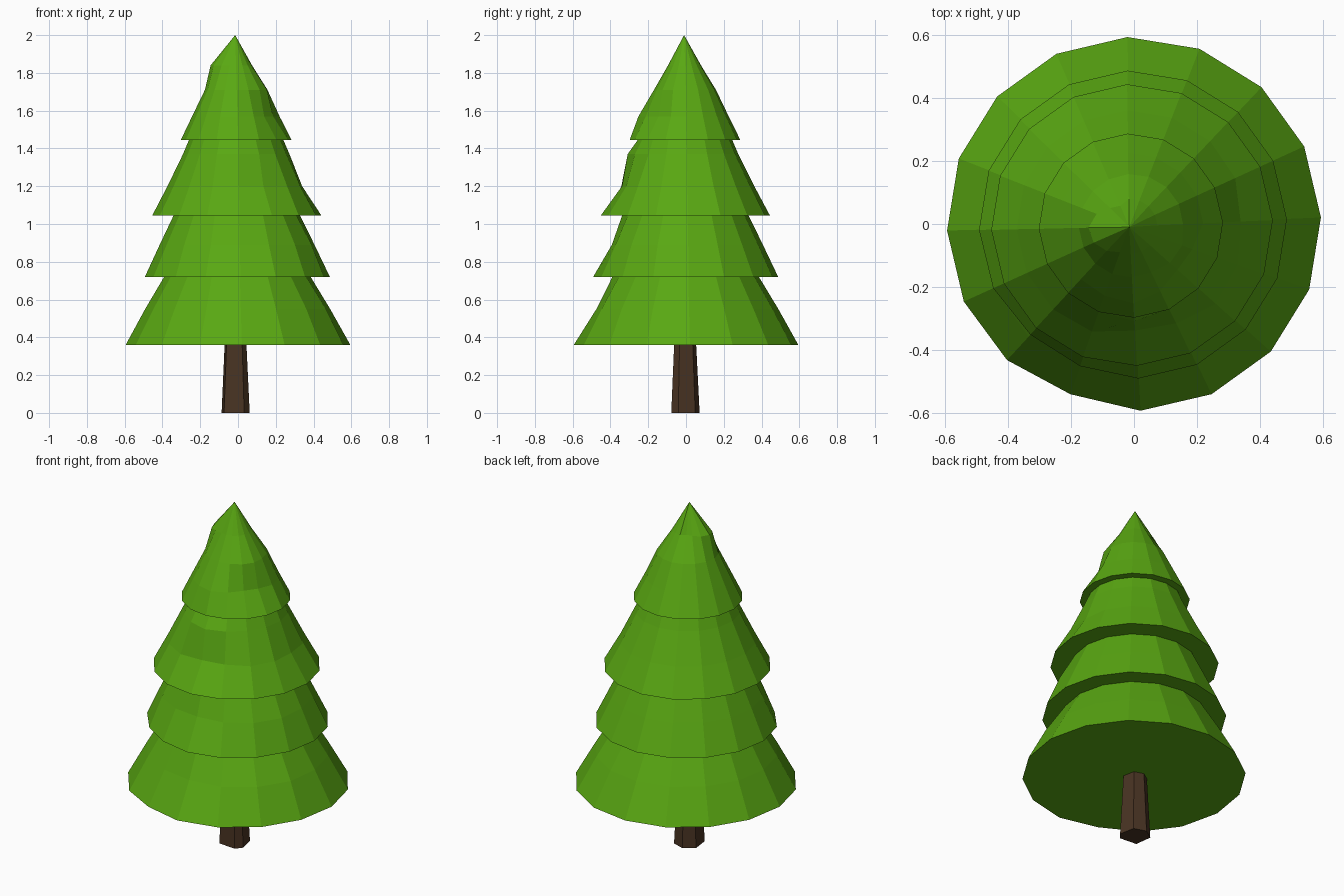
import bpy, bmesh
from math import cos, sin, radians

if "Cube" in bpy.data.objects:
    bpy.data.objects.remove(bpy.data.objects["Cube"])


def add_object(name, bm, color):
    bmesh.ops.recalc_face_normals(bm, faces=bm.faces)
    mesh = bpy.data.meshes.new(name)
    bm.to_mesh(mesh)
    bm.free()
    mat = bpy.data.materials.new(name + "_color")
    mat.diffuse_color = (*color, 1)
    mat.use_nodes = True
    mat.node_tree.nodes["Principled BSDF"].inputs["Base Color"].default_value = mat.diffuse_color
    mesh.materials.append(mat)
    obj = bpy.data.objects.new(name, mesh)
    bpy.context.collection.objects.link(obj)
    return obj


def ring(bm, angles, radii, z, cx, cy):
    return [bm.verts.new((cx + r * cos(radians(a)), cy + r * sin(radians(a)), z))
            for a, r in zip(angles, radii)]


def bridge(bm, lo, hi):
    n = len(lo)
    for i in range(n):
        j = (i + 1) % n
        bm.faces.new((lo[i], lo[j], hi[j], hi[i]))


def dent(angle, centre, width, amount):
    d = abs((angle - centre + 180) % 360 - 180)
    return amount * max(0, 1 - d / width)


# Foliage: stepped profile of four tiers, (z, radius)
profile = [(.36, .595), (.55, .49), (.72, .388),
           (.72, .49), (.89, .41), (1.045, .335),
           (1.045, .448), (1.2, .366), (1.37, .282), (1.445, .25),
           (1.445, .293), (1.57, .232), (1.71, .163), (1.84, .088)]
# Hand-carved irregularities: ring index -> (azimuth, width, amount)
dents = {0: [(-112, 25, -.018)],
         1: [(-100, 35, -.025), (-30, 30, .012)],
         3: [(-124, 35, -.015)],
         4: [(-95, 35, -.025), (-30, 30, .015)],
         7: [(-80, 35, -.04), (0, 30, -.02)],
         8: [(-88, 40, .022)],
         11: [(-35, 38, -.035), (-90, 30, .015)],
         12: [(30, 90, .008), (-30, 30, .015)],
         13: [(190, 60, .05), (120, 30, -.02)]}
angles = [2 + 22.5 * i for i in range(16)]

bm = bmesh.new()
prev = None
for k, (z, r) in enumerate(profile):
    radii = [r + sum(dent(a, *d) for d in dents.get(k, [])) for a in angles]
    shift = (z - .36) / 1.64
    cur = ring(bm, angles, radii, z, -.015 * shift, -.008 * shift)
    if prev:
        bridge(bm, prev, cur)
    else:
        bm.faces.new(cur)
    prev = cur
tip = bm.verts.new((-.015, -.01, 2))
for i in range(16):
    bm.faces.new((prev[i], prev[(i + 1) % 16], tip))
add_object("foliage", bm, (.10, .39, .006))

# Trunk: tapered six-sided post
trunk_angles = [-55, -22, 45, 98, 150, 225]
bm = bmesh.new()
lo = ring(bm, trunk_angles, [.083] * 6, 0, -.015, -.01)
hi = ring(bm, trunk_angles, [.064] * 6, .37, -.015, -.01)
bridge(bm, lo, hi)
bm.faces.new(lo)
bm.faces.new(hi)
add_object("trunk", bm, (.065, .033, .016))
